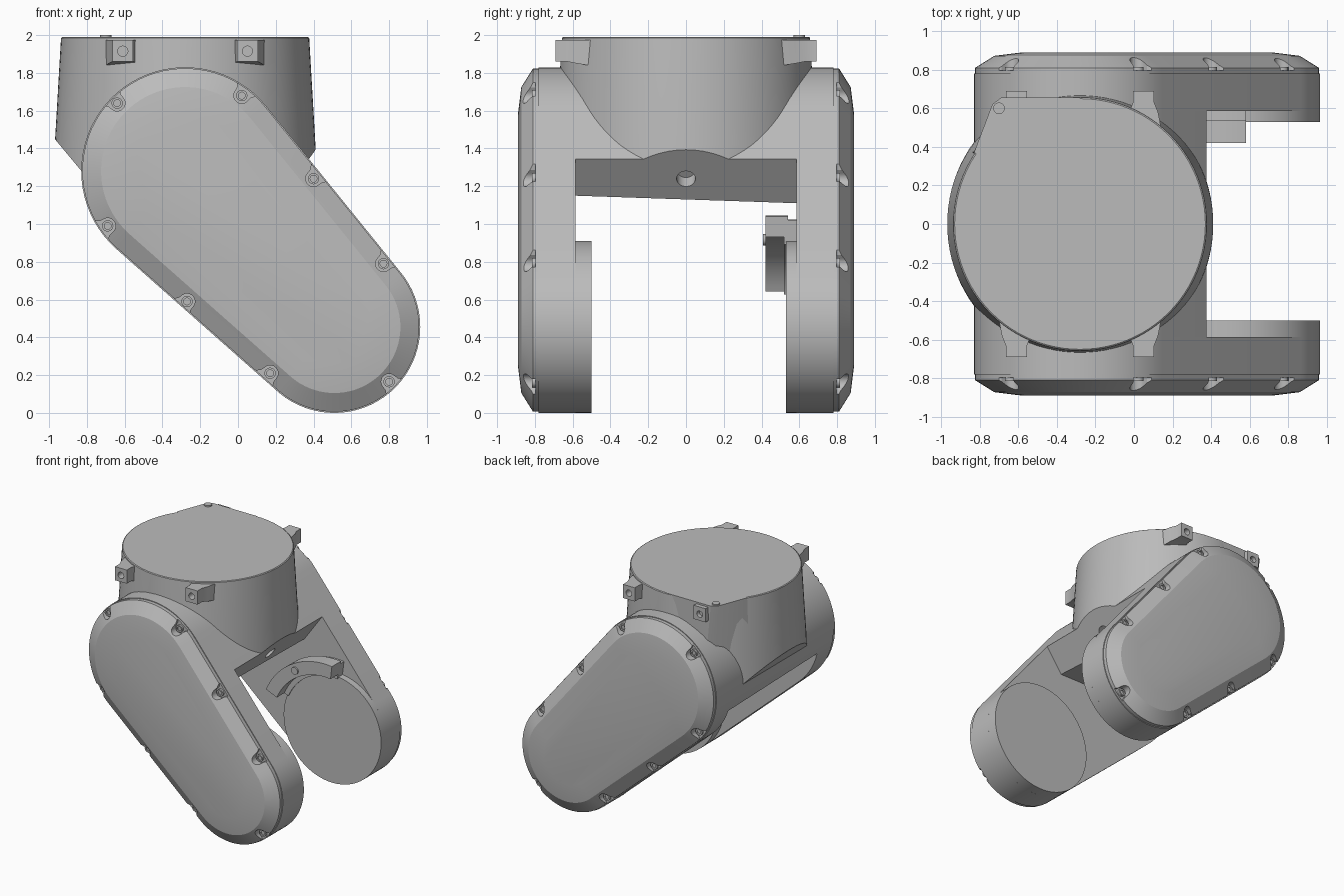
import bpy, bmesh
from math import sin, cos, pi, acos, atan2, radians
from mathutils import Vector, Matrix

cube = bpy.data.objects.get("Cube")
if cube:
    bpy.data.objects.remove(cube, do_unlink=True)

grey = bpy.data.materials.new("cast_grey")
grey.use_nodes = True
GREY = (0.5, 0.5, 0.5, 1)
grey.diffuse_color = GREY
grey.node_tree.nodes["Principled BSDF"].inputs["Base Color"].default_value = GREY

# Upper and lower joint centres of the arms in the xz plane
UP, LOW = Vector((-0.28, 1.28)), Vector((0.51, 0.455))
R_UP, R_LOW = 0.55, 0.455


def finish(bm, name, angle=30):
    bmesh.ops.recalc_face_normals(bm, faces=bm.faces)
    mesh = bpy.data.meshes.new(name)
    bm.to_mesh(mesh)
    bm.free()
    ob = bpy.data.objects.new(name, mesh)
    bpy.context.collection.objects.link(ob)
    mesh.materials.append(grey)
    smooth(ob, angle)
    return ob


def select(ob):
    bpy.ops.object.select_all(action='DESELECT')
    ob.select_set(True)
    bpy.context.view_layer.objects.active = ob


def smooth(ob, angle=30):
    select(ob)
    bpy.ops.object.shade_smooth_by_angle(angle=radians(angle))


def loft(bm, rings):
    """Skin matching rings of 3D points and cap both ends."""
    loops = [[bm.verts.new(p) for p in ring] for ring in rings]
    n = len(loops[0])
    for a, b in zip(loops, loops[1:]):
        for i in range(n):
            j = (i + 1) % n
            bm.faces.new((a[i], a[j], b[j], b[i]))
    bm.faces.new(loops[0])
    bm.faces.new(loops[-1])


def along_y(points, y):
    return [(p[0], y, p[1]) for p in points]


def along_z(points, z):
    return [(p[0], p[1], z) for p in points]


def circle(c, r, n=48, a0=0.0, a1=2 * pi, closed=True):
    m = n if closed else n - 1
    return [(c[0] + r * cos(a0 + (a1 - a0) * i / m),
             c[1] + r * sin(a0 + (a1 - a0) * i / m)) for i in range(n)]


def outline(inset=0.0):
    """Tapered slot shape around both joint centres."""
    d = LOW - UP
    t, b = atan2(d.y, d.x), acos((R_UP - R_LOW) / d.length)
    return (circle(UP, R_UP - inset, 40, t + b, t + 2 * pi - b, False)
            + circle(LOW, R_LOW - inset, 36, t - b, t + b, False))


def cut(ob, cutter, angle=30):
    mod = ob.modifiers.new("cut", 'BOOLEAN')
    mod.operation, mod.solver, mod.object = 'DIFFERENCE', 'EXACT', cutter
    select(ob)
    bpy.ops.object.modifier_apply(modifier="cut")
    bpy.data.objects.remove(cutter, do_unlink=True)
    smooth(ob, angle)


def clip(bm, co, no):
    """Remove everything on the side the normal points to, and cap."""
    geom = bm.verts[:] + bm.edges[:] + bm.faces[:]
    r = bmesh.ops.bisect_plane(bm, geom=geom, plane_co=co, plane_no=no,
                               clear_outer=True)
    edges = [e for e in r['geom_cut'] if isinstance(e, bmesh.types.BMEdge)]
    bmesh.ops.contextual_create(bm, geom=edges)


SCREWS = [(-0.64, 1.64), (0.02, 1.68), (0.4, 1.24), (0.77, 0.79),
          (0.8, 0.165), (0.17, 0.21), (-0.27, 0.59), (-0.69, 0.99)]


def pocket(p):
    """Round pocket that flares open towards the rim."""
    p, d = Vector(p), LOW - UP
    t = min(1, max(0, (p - UP).dot(d) / d.length_squared))
    out = (p - UP - d * t).normalized()
    side = Vector((-out.y, out.x))
    a = atan2(out.y, out.x)
    inner = circle(p, 0.042, 13, a + pi / 2, a + 3 * pi / 2, False)
    return inner + [p + out * 0.02 - side * 0.045, p + out * 0.1 - side * 0.1,
                    p + out * 0.1 + side * 0.1, p + out * 0.02 + side * 0.045]


# Arms: plate, joint disc, domed cover with screw pockets
for side, s, disc_y in (("front", -1, 0.50), ("back", 1, 0.53)):
    bm = bmesh.new()
    loft(bm, [along_y(outline(), s * 0.585), along_y(outline(), s * 0.78)])
    finish(bm, side + "_arm")

    bm = bmesh.new()
    disc = circle(LOW, R_LOW, 72)
    loft(bm, [along_y(disc, s * disc_y), along_y(disc, s * 0.60)])
    finish(bm, side + "_joint_disc")

    bm = bmesh.new()
    profile = ((0.006, 0.77), (0.006, 0.81), (0.105, 0.872), (0.25, 0.89))
    loft(bm, [along_y(outline(i), s * y) for i, y in profile])
    cover = finish(bm, side + "_cover", 20)
    bm = bmesh.new()
    for p in SCREWS:
        shape = pocket(p)
        loft(bm, [along_y(shape, s * 0.797), along_y(shape, s * 0.95)])
    cut(cover, finish(bm, "pocket_cutter"), 20)

    bm = bmesh.new()
    for p in SCREWS:
        loft(bm, [along_y(circle(p, 0.03, 16), s * 0.79),
                  along_y(circle(p, 0.03, 16), s * 0.815),
                  along_y(circle(p, 0.018, 16), s * 0.815),
                  along_y(circle(p, 0.018, 16), s * 0.805)])
    finish(bm, side + "_screws")

# Bridge between the arms, ending in a sloped face
slope = Vector((0.81, 0, -0.58))
edge = Vector((0.38, 0, 1.35))
bm = bmesh.new()
loft(bm, [along_y(outline(), -0.6), along_y(outline(), 0.6)])
clip(bm, edge, slope)
clip(bm, (0, 0, 1.13), (0, -0.034, -1))
bridge = finish(bm, "bridge")

# Round base housing, trimmed to the slopes of the bridge
hub = (UP.x, 0)
bm = bmesh.new()
loft(bm, [along_z(circle(hub, r, 96), z)
          for r, z in ((0.70, 1.15), (0.69, 1.42), (0.657, 1.985), (0.65, 1.99))])
clip(bm, edge, slope)
clip(bm, (-0.97, 0, 1.45), (-0.77, 0, -0.64))
base = finish(bm, "base_housing")

# Cable hole through the sloped face
turn = slope.to_track_quat('Z', 'Y').to_matrix().to_4x4()
for ob in (bridge, base):
    bm = bmesh.new()
    bmesh.ops.create_cone(bm, cap_ends=True, segments=24, radius1=0.05,
                          radius2=0.05, depth=0.16,
                          matrix=Matrix.Translation((0.30, 0, 1.24)) @ turn)
    cut(ob, finish(bm, "hole_cutter"))

# Corner tab with locating pin
tab = [(-0.28, 0.655), (-0.69, 0.655), (-0.735, 0.62), (-0.83, 0.37), (-0.4, 0.2)]
low_tab = [(-0.28, 0.66), (-0.62, 0.63), (-0.68, 0.59), (-0.85, 0.37), (-0.4, 0.2)]
bm = bmesh.new()
loft(bm, [along_z(low_tab, 1.45), along_z(tab, 1.99)])
finish(bm, "corner_tab")
bm = bmesh.new()
loft(bm, [along_z(circle((-0.7, 0.6), 0.03, 20), z) for z in (1.95, 2.0)])
finish(bm, "locating_pin")

# Four mounting lugs with bolt holes
for s, side in ((-1, "front"), (1, "back")):
    for x, end in ((-0.61, "right"), (0.05, "left")):
        bm = bmesh.new()
        rings = []
        for h, drop, y in ((0.1, 0.03, 0.45), (0.075, 0.01, 0.58),
                           (0.055, 0.0, 0.63), (0.055, 0.0, 0.69)):
            box = [(x - h, 1.86 - drop), (x + h, 1.86 - drop),
                   (x + h, 1.975), (x - h, 1.975)]
            rings.append(along_y(box, s * y))
        loft(bm, rings)
        lug = finish(bm, f"{side}_{end}_lug")
        bm = bmesh.new()
        hole = circle((x, 1.915), 0.027, 16)
        loft(bm, [along_y(hole, s * 0.62), along_y(hole, s * 0.75)])
        cut(lug, finish(bm, "bolt_cutter"))

# Curved stop bracket beside the back joint disc, with a bolt head
bm = bmesh.new()
a0, a1 = radians(83), radians(157)
arc = (circle(LOW, 0.59, 20, a0, a1, False) + circle(LOW, 0.48, 20, a1, a0, False))
loft(bm, [along_y(arc, 0.42), along_y(arc, 0.54)])
foot = circle(LOW, 0.57, 20, a0, a1, False) + circle(LOW, 0.44, 20, a1, a0, False)
loft(bm, [along_y(foot, 0.52), along_y(foot, 0.60)])
finish(bm, "stop_bracket")
bm = bmesh.new()
head = circle(LOW + Vector((cos(2.1), sin(2.1))) * 0.535, 0.03, 16)
loft(bm, [along_y(head, 0.408), along_y(head, 0.45)])
finish(bm, "bracket_bolt")
